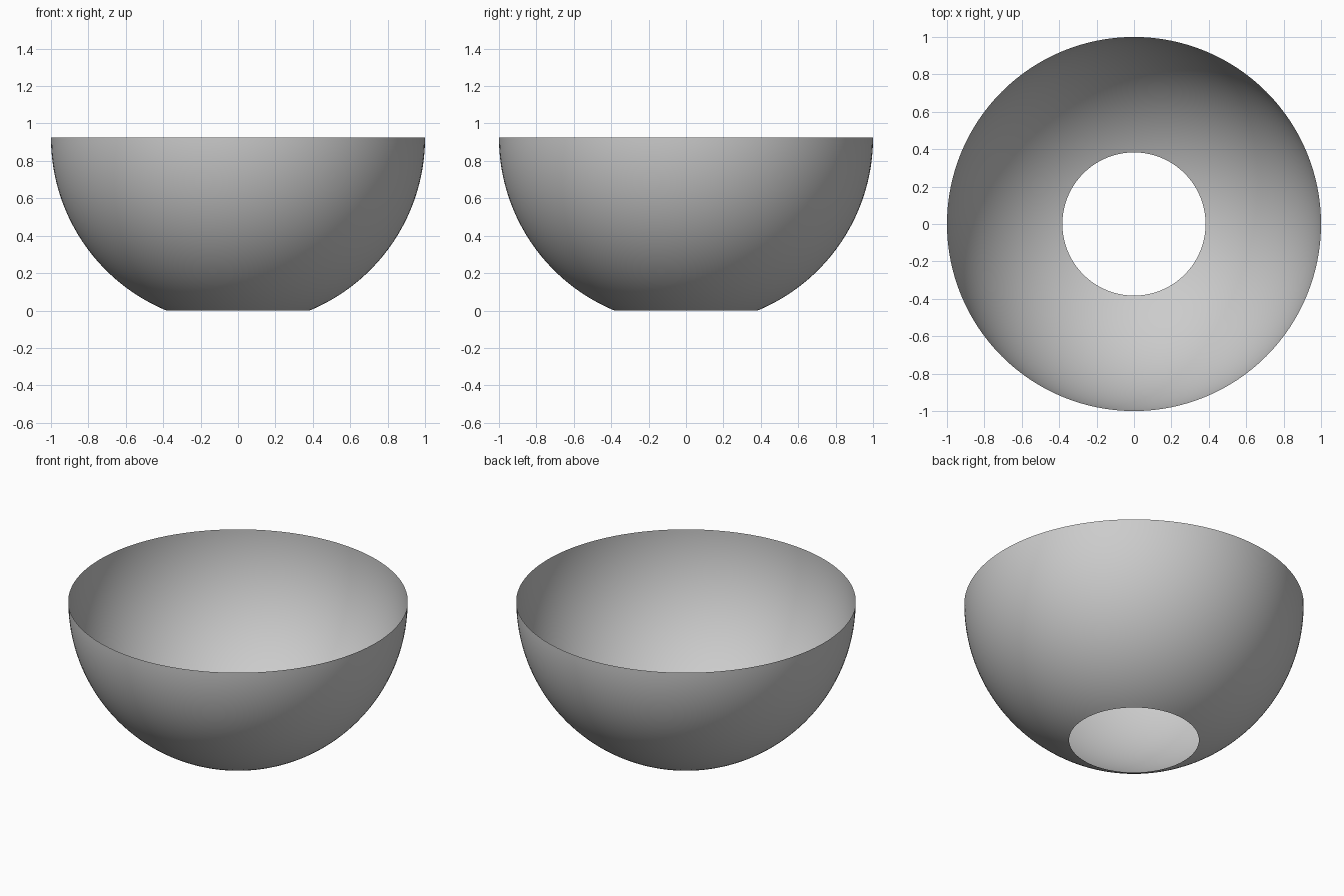
import bpy, bmesh
from math import sin, cos, pi, radians

if "Cube" in bpy.data.objects:
    bpy.data.objects.remove(bpy.data.objects["Cube"])

SEGMENTS = 128
RINGS = 48
OPENING = radians(22.5)   # angle of the bottom hole from the sphere's pole
HEIGHT = cos(OPENING)

# Bowl wall: a thin open band of a unit sphere, from the bottom hole to the rim
bm = bmesh.new()
rings = []
for i in range(RINGS + 1):
    a = OPENING + (pi / 2 - OPENING) * i / RINGS
    r, z = sin(a), HEIGHT - cos(a)
    rings.append([bm.verts.new((r * cos(2 * pi * k / SEGMENTS),
                                r * sin(2 * pi * k / SEGMENTS), z))
                  for k in range(SEGMENTS)])
for low, high in zip(rings, rings[1:]):
    for k in range(SEGMENTS):
        n = (k + 1) % SEGMENTS
        bm.faces.new((low[k], low[n], high[n], high[k]))
for f in bm.faces:
    f.smooth = True

mesh = bpy.data.meshes.new("bowl")
bm.to_mesh(mesh)
bm.free()
bowl = bpy.data.objects.new("bowl", mesh)
bpy.context.collection.objects.link(bowl)
